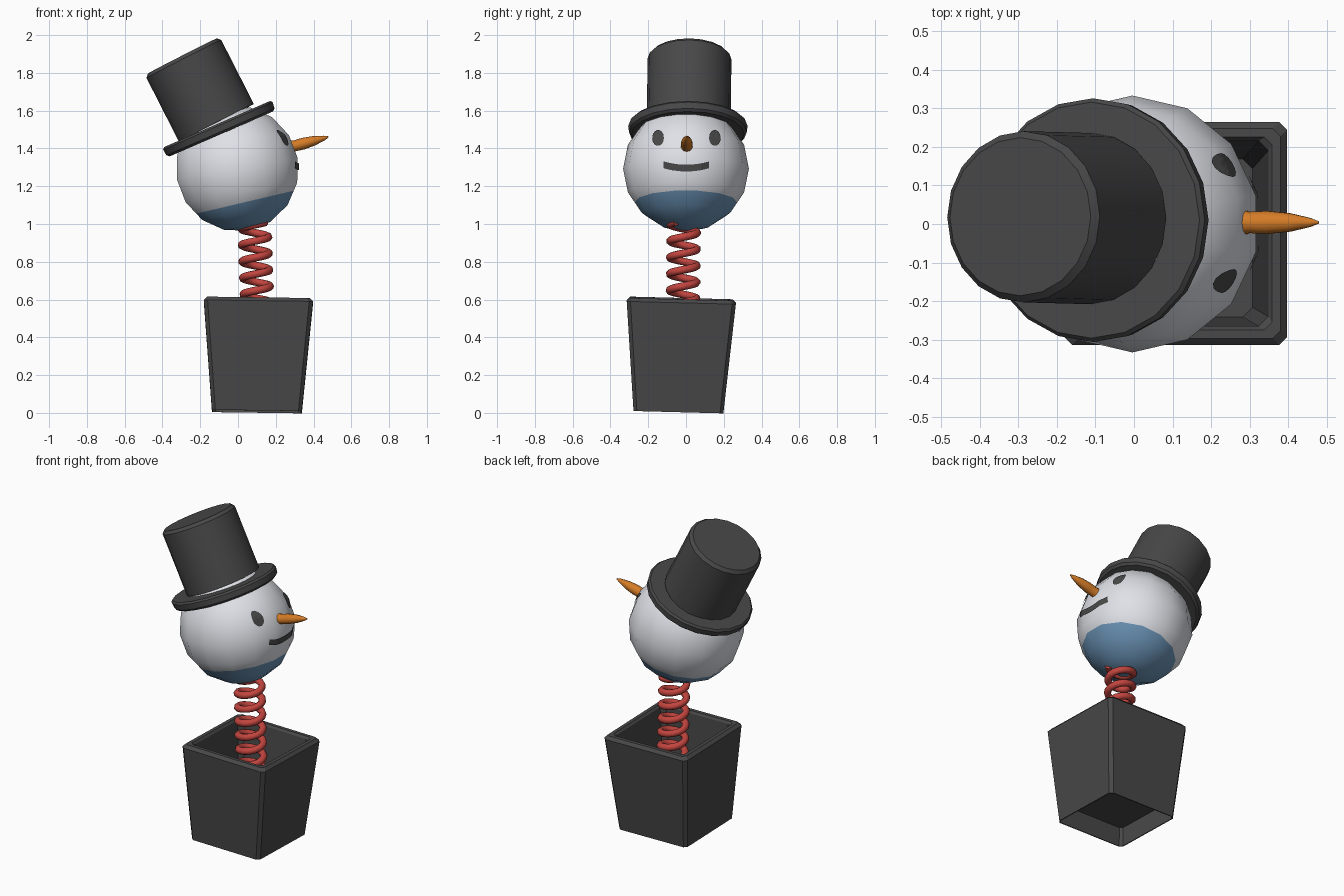
import bpy, bmesh, math
from mathutils import Vector, Matrix
from mathutils.bvhtree import BVHTree

if "Cube" in bpy.data.objects:
    bpy.data.objects.remove(bpy.data.objects["Cube"])


def material(name, rgb):
    m = bpy.data.materials.new(name)
    m.diffuse_color = (*rgb, 1)
    m.use_nodes = True
    m.node_tree.nodes["Principled BSDF"].inputs["Base Color"].default_value = m.diffuse_color
    return m


DARK = material("charcoal", (0.065, 0.065, 0.065))
WHITE = material("snow white", (0.76, 0.78, 0.83))
BLUE = material("dusty blue", (0.15, 0.30, 0.48))
RED = material("spring red", (0.55, 0.06, 0.05))
ORANGE = material("carrot orange", (0.66, 0.20, 0.02))


def finish(bm, name, mats, angle=None):
    """Turn a bmesh into an object, optionally smooth below an angle."""
    me = bpy.data.meshes.new(name)
    bm.to_mesh(me)
    bm.free()
    for m in mats:
        me.materials.append(m)
    ob = bpy.data.objects.new(name, me)
    bpy.context.collection.objects.link(ob)
    if angle:
        bpy.ops.object.select_all(action='DESELECT')
        ob.select_set(True)
        bpy.context.view_layer.objects.active = ob
        bpy.ops.object.shade_smooth_by_angle(angle=math.radians(angle))
    return ob


def loft(rings, name, mat, matrix, angle=None):
    """Skin a stack of closed rings and cap both ends."""
    bm = bmesh.new()
    loops = [[bm.verts.new(matrix @ Vector(p)) for p in r] for r in rings]
    n = len(loops[0])
    for a, b in zip(loops, loops[1:]):
        for i in range(n):
            j = (i + 1) % n
            bm.faces.new((a[i], a[j], b[j], b[i]))
    bm.faces.new(loops[0][::-1])
    bm.faces.new(loops[-1])
    bmesh.ops.recalc_face_normals(bm, faces=bm.faces)
    return finish(bm, name, [mat], angle)


def circle(r, z, n):
    return [(r * math.cos(2 * math.pi * i / n), r * math.sin(2 * math.pi * i / n), z)
            for i in range(n)]


def square(h, z, c):
    """Square of half width h with corners cut by c."""
    return [(h, -h + c, z), (h, h - c, z), (h - c, h, z), (-h + c, h, z),
            (-h, h - c, z), (-h, -h + c, z), (-h + c, -h, z), (h - c, -h, z)]


def place(x, y, z, tilt, roll=0):
    return (Matrix.Translation((x, y, z)) @ Matrix.Rotation(math.radians(roll), 4, 'X')
            @ Matrix.Rotation(math.radians(tilt), 4, 'Y'))


# Open box: recessed underside, outer wall, bevelled rim, inner wall, floor
box = [(0.246, 0.13, 0.015), (0.232, 0.0, 0.015), (0.238, 0.0, 0.018),
       (0.289, 0.580, 0.02), (0.272, 0.598, 0.02), (0.25, 0.598, 0.02),
       (0.240, 0.585, 0.025), (0.205, 0.15, 0.025)]
loft([square(*r) for r in box], "box", DARK, place(0.10, -0.04, 0.007, 0.8, -1.5))

# Coil spring, right-handed, leaning slightly
cu = bpy.data.curves.new("spring", 'CURVE')
cu.dimensions = '3D'
cu.bevel_depth = 0.021
cu.bevel_resolution = 2
cu.use_fill_caps = True
z0, z1, pitch, steps = 0.16, 1.01, 0.087, 150
sp = cu.splines.new('POLY')
sp.points.add(steps)
for i, p in enumerate(sp.points):
    t = i / steps
    z = z0 + (z1 - z0) * t
    a = math.pi + 2 * math.pi * (z - 0.888) / pitch
    p.co = (0.115 - 0.028 * t + 0.072 * math.cos(a),
            -0.02 + 0.008 * t + 0.072 * math.sin(a), z, 1)
cu.materials.append(RED)
spring = bpy.data.objects.new("spring", cu)
bpy.context.collection.objects.link(spring)
bpy.ops.object.select_all(action='DESELECT')
spring.select_set(True)
bpy.context.view_layer.objects.active = spring
bpy.ops.object.convert(target='MESH')
bpy.ops.object.shade_smooth_by_angle(angle=math.radians(60))

# Head: faceted ball cut by a tilted plane, blue below it
bm = bmesh.new()
bmesh.ops.create_uvsphere(bm, u_segments=14, v_segments=8, radius=0.333,
                          matrix=place(-0.004, 0, 1.293, -10))
cut_point, cut_normal = Vector((0, 0, 1.107)), Vector((-0.235, 0, 1))
bmesh.ops.bisect_plane(bm, geom=bm.verts[:] + bm.edges[:] + bm.faces[:],
                       plane_co=cut_point, plane_no=cut_normal)
bmesh.ops.recalc_face_normals(bm, faces=bm.faces)
for f in bm.faces:
    f.material_index = int((f.calc_center_median() - cut_point).dot(cut_normal) < 0)
surface = BVHTree.FromBMesh(bm)
finish(bm, "head", [WHITE, BLUE], 60)


def on_face(y, z):
    """Point just outside the head, seen from +x."""
    hit, normal, _, _ = surface.ray_cast(Vector((1, y, z)), Vector((-1, 0, 0)))
    return hit + normal * 0.007


# Eyes: thin ovals laid on the head
for y, side in ((-0.145, "right"), (0.15, "left")):
    bm = bmesh.new()
    loops = [[bm.verts.new(on_face(y + 0.031 * k * math.cos(a), 1.452 + 0.041 * k * math.sin(a)))
              for a in (2 * math.pi * i / 14 for i in range(14))] for k in (0.5, 1)]
    mid = bm.verts.new(on_face(y, 1.452))
    for i in range(14):
        j = (i + 1) % 14
        bm.faces.new((mid, loops[0][i], loops[0][j]))
        bm.faces.new((loops[0][i], loops[1][i], loops[1][j], loops[0][j]))
    finish(bm, side + "_eye", [DARK])

# Mouth: curved strip laid on the head
bm = bmesh.new()
cols = []
for i in range(17):
    u = i / 8 - 1
    base = 1.278 + 0.018 * u * u
    cols.append([bm.verts.new(on_face(0.002 + 0.118 * u, base + h)) for h in (0, 0.018, 0.036)])
for a, b in zip(cols, cols[1:]):
    for k in range(2):
        bm.faces.new((a[k], b[k], b[k + 1], a[k + 1]))
finish(bm, "mouth", [DARK])

# Carrot nose
nose = [(0.043, 0), (0.038, 0.025), (0.029, 0.05), (0.031, 0.10), (0.025, 0.16), (0.012, 0.215),
        (0.003, 0.237)]
loft([circle(r, z, 10) for r, z in nose], "nose", ORANGE, place(0.25, 0.004, 1.40, 75), 45)

# Top hat: brim and crown, leaning back
brim = [(0.298, 0), (0.312, 0.012), (0.316, 0.046), (0.306, 0.057)]
loft([circle(r, z, 20) for r, z in brim], "hat_brim", DARK, place(-0.088, 0.01, 1.477, -23.5), 30)
crown = [(0.222, 0), (0.222, 0.38), (0.205, 0.398)]
loft([circle(r, z, 20) for r, z in crown], "hat_crown", DARK,
     place(-0.114, 0.014, 1.535, -27, -0.8), 30)
